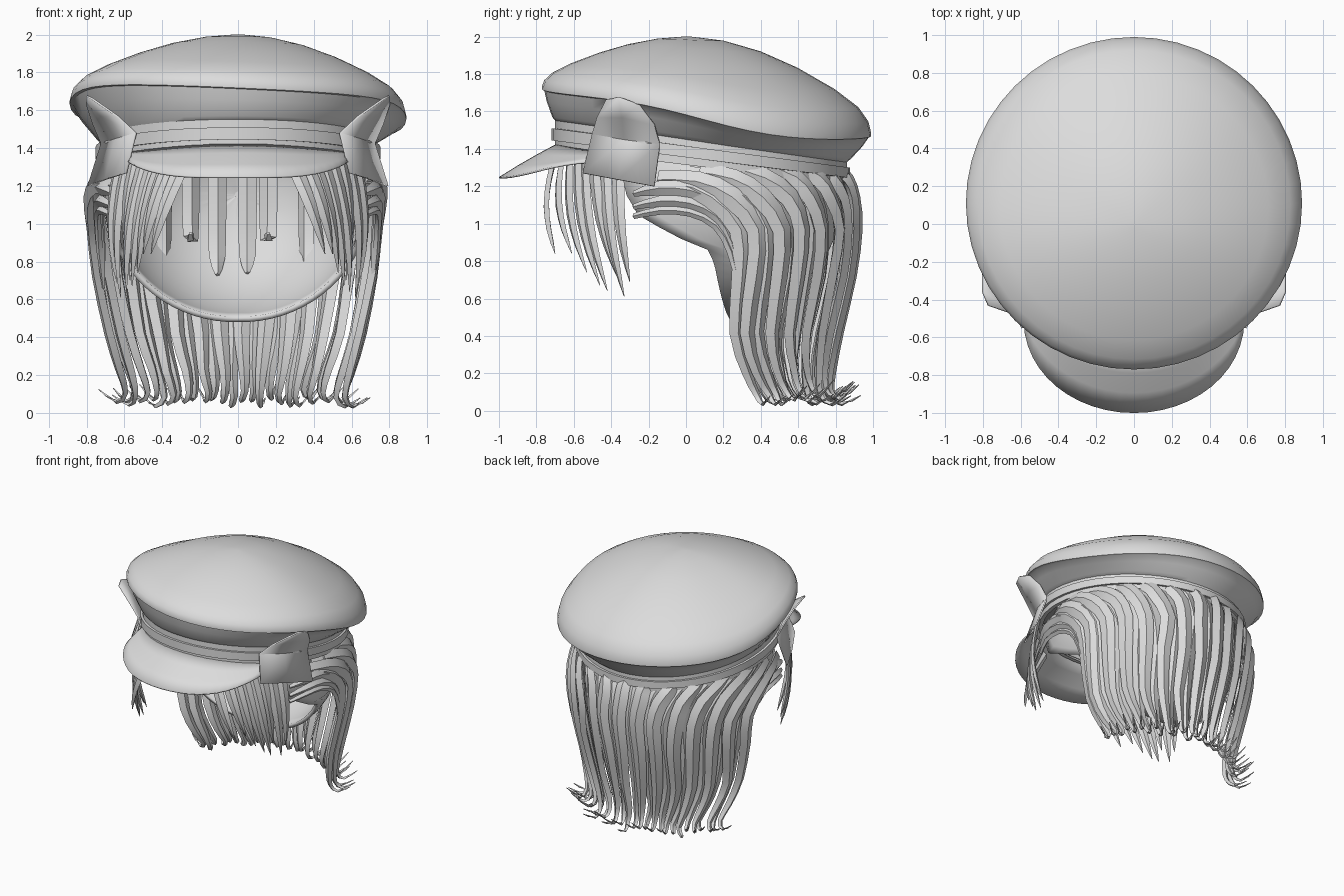
import bpy, math, random
from mathutils import Vector

if "Cube" in bpy.data.objects:
    bpy.data.objects.remove(bpy.data.objects["Cube"])

random.seed(4)
grey = bpy.data.materials.new("plain_grey")
grey.diffuse_color = (0.72, 0.72, 0.72, 1)
grey.use_nodes = True
grey.node_tree.nodes["Principled BSDF"].inputs["Base Color"].default_value = grey.diffuse_color
CY = 0.08                      # head centre in y
RX, RY = 0.735, 0.78           # hat band radii


def make(name, verts, faces, angle=40, thick=0, mirror=False):
    me = bpy.data.meshes.new(name)
    me.from_pydata([tuple(v) for v in verts], [], faces)
    me.materials.append(grey)
    me.shade_smooth()
    me.set_sharp_from_angle(angle=math.radians(angle))
    ob = bpy.data.objects.new(name, me)
    bpy.context.collection.objects.link(ob)
    if thick:
        m = ob.modifiers.new("thickness", "SOLIDIFY")
        m.thickness, m.offset = thick, 0
    if mirror:
        ob.modifiers.new("mirror", "MIRROR").use_mirror_merge = False
    return ob


def loft(rows, closed=True, cap=False):
    """Skin equal-length rows of points."""
    n = len(rows[0])
    verts = [p for r in rows for p in r]
    faces = []
    for i in range(len(rows) - 1):
        for j in range(n if closed else n - 1):
            k = (j + 1) % n
            faces.append((i*n + j, i*n + k, (i+1)*n + k, (i+1)*n + j))
    if cap:
        faces.append(tuple(reversed(range(n))))
        faces.append(tuple((len(rows)-1)*n + j for j in range(n)))
    return verts, faces


def ring(rx, ry, cy, z, slope_y, slope_x=0, wave=0, n=48):
    """Tilted elliptical ring; wave blends the tilt into a soft S-curve."""
    out = []
    for i in range(n):
        a = 2*math.pi*i/n
        c, s = math.cos(a), math.sin(a)
        h = s + wave*(math.tanh(1.8*s)/math.tanh(1.8) - s)
        out.append(Vector((rx*c, cy + ry*s, z + slope_y*h + slope_x*c)))
    return out


def lerp_table(table, t):
    for (a, va), (b, vb) in zip(table, table[1:]):
        if t <= b:
            return va + (vb - va)*(t - a)/(b - a)
    return table[-1][1]


# Soft crown: underside, rolled rim, then dome
rim = ring(0.89, 0.88, 0.11, 1.61, -0.125, -0.04, 1)
rows = [ring(RX - 0.01, RY - 0.01, CY, 1.43, -0.11),
        ring(0.755, 0.80, 0.085, 1.46, -0.11, -0.005, 0.2),
        ring(0.83, 0.845, 0.10, 1.535, -0.12, -0.025, 0.6),
        ring(0.872, 0.868, 0.11, 1.588, -0.125, -0.04, 1),
        ring(0.89, 0.88, 0.11, 1.593, -0.125, -0.04, 1), rim]
apex = Vector((0, 0, 2.0))
for r, h in ((0.985, 0.12), (0.93, 0.27), (0.8, 0.46), (0.6, 0.68),
             (0.4, 0.85), (0.2, 0.96), (0.03, 1.0)):
    rows.append([Vector((p.x*r, p.y*r, p.z + (2 - p.z)*h)) for p in rim])
make("cap_crown", *loft(rows, cap=True), angle=45)

# Hat band and raised strap around it
rows = [ring(RX - 0.03, RY - 0.03, CY, 1.305, -0.095),
        ring(RX, RY, CY, 1.305, -0.095), ring(RX, RY, CY, 1.45, -0.11)]
make("hat_band", *loft(rows))
rows = [ring(RX, RY, CY, 1.345, -0.10), ring(RX + .018, RY + .018, CY, 1.345, -0.10),
        ring(RX + .018, RY + .018, CY, 1.405, -0.105), ring(RX, RY, CY, 1.405, -0.105)]
make("band_strap", *loft(rows))

# Sloping visor
rows = []
for v in (0, 0.33, 0.66, 1):
    row = []
    for i in range(25):
        t = math.pi*(i/24 - 0.5)
        s, c = math.sin(t), math.cos(t)
        x0 = 0.56*s
        root = Vector((x0, CY + .015 - RY*math.sqrt(1 - (x0/RX)**2), 1.425 - 0.045*s*s))
        edge = Vector((0.58*s, -0.52 - 0.478*c, 1.245 + 0.08*s**4))
        p = root.lerp(edge, v)
        p.z += 0.02*v*(1 - v)*c
        row.append(p)
    rows.append(row)
make("visor", *loft(rows, closed=False), thick=0.01)

# Folded side flaps with pointed upper half
rows = [[(.59, -.55, 1.27), (.70, -.36, 1.235), (.79, -.17, 1.20)],
        [(.54, -.50, 1.48), (.645, -.33, 1.45), (.72, -.14, 1.425)],
        [(.64, -.475, 1.57), (.72, -.34, 1.57), (.765, -.17, 1.53)],
        [(.77, -.43, 1.66), (.80, -.36, 1.675), (.80, -.25, 1.635)]]
make("side_flap", *loft(rows, closed=False), angle=25, thick=0.012, mirror=True)

# Open-fronted scalp shell, swept from the back pole to a shaped edge
edge_y = [(0, .25), (30, .2), (58, .15), (66, .11), (69, .0), (73, -.1), (80, -.25),
          (90, -.31), (130, -.4), (180, -.5)]
rows = []
for k in range(13):
    row = []
    for j in range(72):
        deg = 360*j/72
        lim = lerp_table(edge_y, min(deg, 360 - deg))
        th = max(0.02, k/12)*math.acos((lim - 0.1)/0.72)
        ph = math.radians(deg)
        row.append(Vector((0.69*math.sin(th)*math.sin(ph), 0.1 + 0.72*math.cos(th),
                           1.15 - 0.67*math.sin(th)*math.cos(ph))))
    rows.append(row)
v, f = loft(rows)
f.append(tuple(range(72)))
make("scalp_shell", v, f, angle=50, thick=0.03)

hair_v, hair_f = [], []


def smooth_path(pts, widths):
    """Double the points of a path with a Catmull-Rom midpoint."""
    pts = [Vector(p) for p in pts]
    op, ow, n = [], [], len(pts)
    for i in range(n - 1):
        a, b, c, d = pts[max(i-1, 0)], pts[i], pts[i+1], pts[min(i+2, n-1)]
        op += [b, (9*(b + c) - a - d)/16]
        ow += [widths[i], (widths[i] + widths[i+1])/2]
    return op + [pts[-1]], ow + [widths[-1]]


def strand(pts, widths, depth):
    """Flattened, tapering lock following a path."""
    rows, side = [], None
    pts, widths = smooth_path(pts, widths)
    for i, p in enumerate(pts):
        t = (pts[min(i + 1, len(pts)-1)] - pts[max(i - 1, 0)]).normalized()
        out = Vector((p.x, p.y - CY, 0)).normalized()
        cr = t.cross(out)
        if side is None or cr.length > 0.35:
            side = cr.normalized()
        n = side.cross(t).normalized()
        w = widths[i]
        d = min(depth, w*0.8)
        rows.append([p + side*w, p + n*d, p - side*w, p - n*d])
    v, f = loft(rows, cap=True)
    base = len(hair_v)
    hair_v.extend(v)
    hair_f.extend(tuple(a + base for a in q) for q in f)


def flush(name, **kw):
    make(name, hair_v, hair_f, angle=35, **kw)
    hair_v.clear()
    hair_f.clear()


# Long back hair: roots round the band, swept back, curled at the ends
N = 30
for i in range(N):
    u = i/(N - 1)
    a0, a1, a2 = -25 + 230*u, 15 + 150*u, 27 + 126*u
    j = random.uniform(-0.015, 0.015) + (0.01 if i % 2 else -0.03)
    j -= 0.025*math.sin(math.pi*u)
    dz = random.uniform(0, 0.05)
    drop = 0.10*abs(2*u - 1)**6
    path = []
    for ang, s, z in ((a0, 0.95, 1.30 - drop), (a0*.6 + a1*.4, 1.02, 1.245 - drop*.3),
                      (a0*.25 + a1*.75, 1.065, 1.14), (a1, 1.08, 0.97),
                      (a1, 1.04, 0.72), (a1, 0.95, 0.42),
                      (a1*.5 + a2*.5, 0.90, 0.20 + dz), (a2, 0.90, 0.08 + dz),
                      (a2, 0.97, 0.03 + dz), (a2, 1.10, 0.07 + 2*dz)):
        a = math.radians(ang + random.uniform(-1, 1))
        path.append(((s + j)*RX*math.cos(a), CY + (s + j)*RY*math.sin(a), z))
    strand(path, (.05, .056, .06, .058, .052, .042, .03, .02, .014, .003), 0.026)
flush("back_hair")

# Locks sweeping round the ear
for dz, w in ((0, .04), (-.07, .03), (-.12, .022)):
    strand([(.66, -.28, 1.16 + dz), (.72, -.14, 1.19 + dz), (.74, .02, 1.18 + dz),
            (.74, .16, 1.11 + dz), (.73, .24, .97 + dz), (.71, .28, .78 + dz)],
           (.015, w, w, w, w, .01), 0.025)
flush("ear_locks", mirror=True)

# Front side locks: (root x, y) to (tip x, y, z)
for x0, y0, x, y, z in ((.27, -.70, .46, -.70, .84), (.34, -.66, .50, -.61, .84),
                        (.39, -.62, .53, -.53, .74), (.44, -.58, .56, -.46, .67),
                        (.49, -.54, .59, -.42, .64), (.54, -.49, .57, -.36, .70),
                        (.58, -.43, .62, -.33, .61), (.62, -.36, .64, -.30, .69)):
    r, t = Vector((x0, y0, 1.36)), Vector((x, y, z))
    path = []
    for k in (0, .25, .5, .75, 1):
        p = r.lerp(t, k)
        p += Vector((x0, y0, 0)).normalized()*0.05*math.sin(math.pi*k)
        path.append(p)
    strand(path, (.035, .04, .036, .024, .002), 0.015)
flush("front_locks", mirror=True)

# Inner locks lying against the inside of the shell
for x, z in ((-.39, .70), (-.25, .95), (-.11, .73), (.05, .74), (.16, .95), (.36, .72)):
    y = 0.1 + 0.62*math.sqrt(1 - (x/.70)**2)
    strand([(x, y, 1.3), (x, y, 1.1), (x, y - .03, .9*.6 + z*.4), (x, y - .10, z)],
           (.05, .05, .045, .012), 0.02)
flush("inner_locks")
